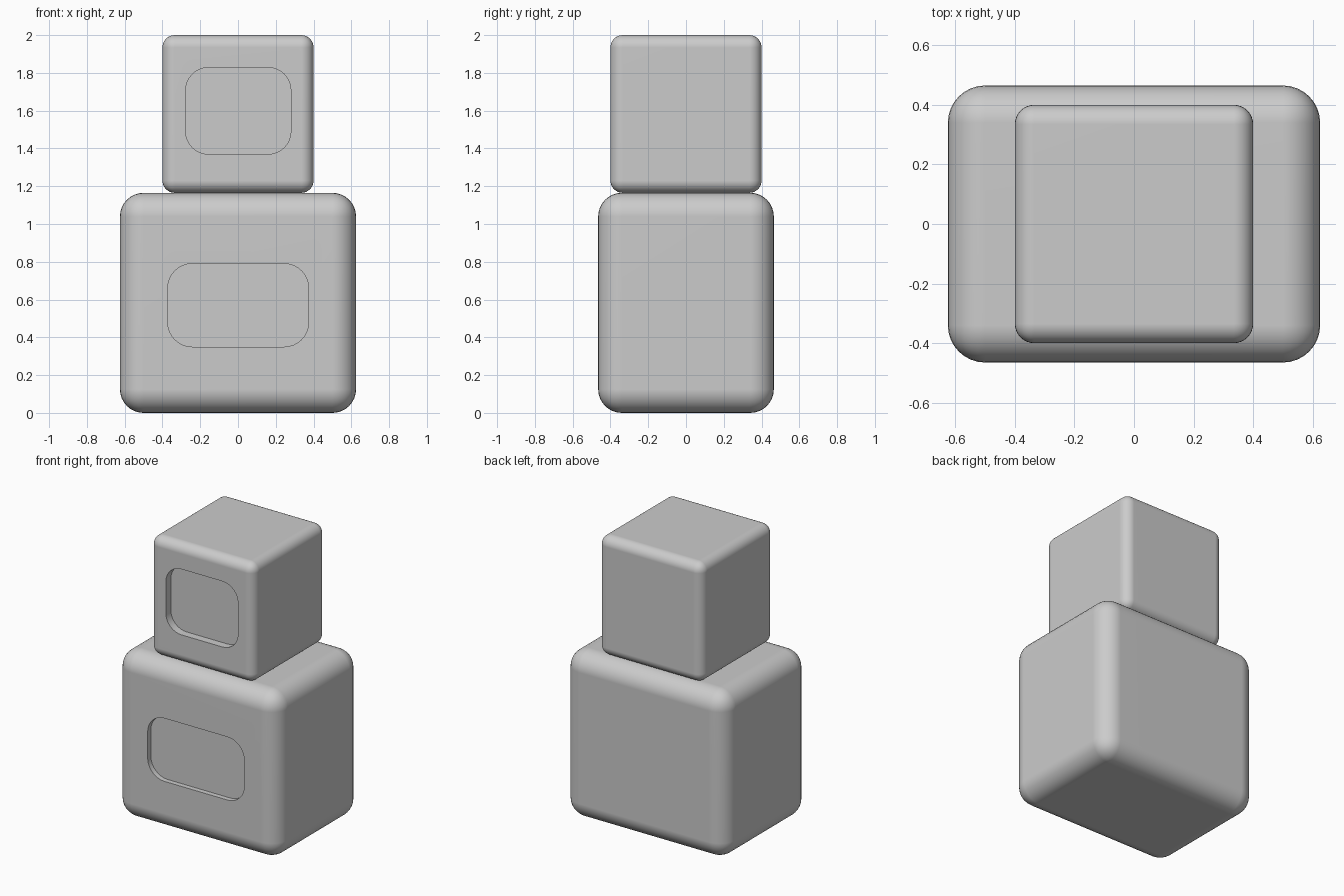
import bpy, bmesh, math
from mathutils import Vector

if "Cube" in bpy.data.objects:
    bpy.data.objects.remove(bpy.data.objects["Cube"])


def make_object(name, bm):
    bmesh.ops.recalc_face_normals(bm, faces=bm.faces[:])
    mesh = bpy.data.meshes.new(name)
    bm.to_mesh(mesh)
    bm.free()
    obj = bpy.data.objects.new(name, mesh)
    bpy.context.collection.objects.link(obj)
    return obj


def rounded_box(name, size, z0, radius):
    bm = bmesh.new()
    bmesh.ops.create_cube(bm, size=1)
    bmesh.ops.scale(bm, vec=size, verts=bm.verts)
    bmesh.ops.translate(bm, vec=(0, 0, z0 + size[2] / 2), verts=bm.verts)
    bmesh.ops.bevel(bm, geom=bm.edges[:], offset=radius, segments=8,
                    profile=0.5, affect='EDGES')
    return make_object(name, bm)


def rounded_slab(name, x0, x1, z0, z1, radius, y0, y1, steps=8):
    bm = bmesh.new()
    corners = [(x1, z1, -1, -1), (x0, z1, 1, -1), (x0, z0, 1, 1), (x1, z0, -1, 1)]
    ring = []
    for i, (x, z, sx, sz) in enumerate(corners):
        for k in range(steps + 1):
            a = math.pi / 2 * (i + k / steps)
            ring.append(bm.verts.new((x + sx * radius + radius * math.cos(a), y0,
                                      z + sz * radius + radius * math.sin(a))))
    face = bm.faces.new(ring)
    ext = bmesh.ops.extrude_face_region(bm, geom=[face], use_keep_orig=True)
    moved = [g for g in ext["geom"] if isinstance(g, bmesh.types.BMVert)]
    bmesh.ops.translate(bm, vec=Vector((0, y1 - y0, 0)), verts=moved)
    return make_object(name, bm)


def carve(obj, cutter):
    mod = obj.modifiers.new("recess", 'BOOLEAN')
    mod.operation = 'DIFFERENCE'
    mod.solver = 'EXACT'
    mod.object = cutter
    bpy.ops.object.select_all(action='DESELECT')
    bpy.context.view_layer.objects.active = obj
    obj.select_set(True)
    bpy.ops.object.modifier_apply(modifier=mod.name)
    bpy.data.objects.remove(cutter)
    bpy.ops.object.shade_smooth_by_angle(angle=math.radians(35))
    weighted = obj.modifiers.new("weighted_normals", 'WEIGHTED_NORMAL')
    weighted.keep_sharp = True


# Torso block with a shallow chest panel
torso = rounded_box("torso", (1.25, 0.93, 1.165), 0, 0.125)
carve(torso, rounded_slab("chest_cutter", -0.372, 0.374, 0.35, 0.79, 0.13, -0.7, -0.43))

# Head block with a recessed face screen
head = rounded_box("head", (0.8, 0.8, 0.835), 1.165, 0.065)
carve(head, rounded_slab("face_cutter", -0.277, 0.28, 1.37, 1.828, 0.12, -0.7, -0.345))
